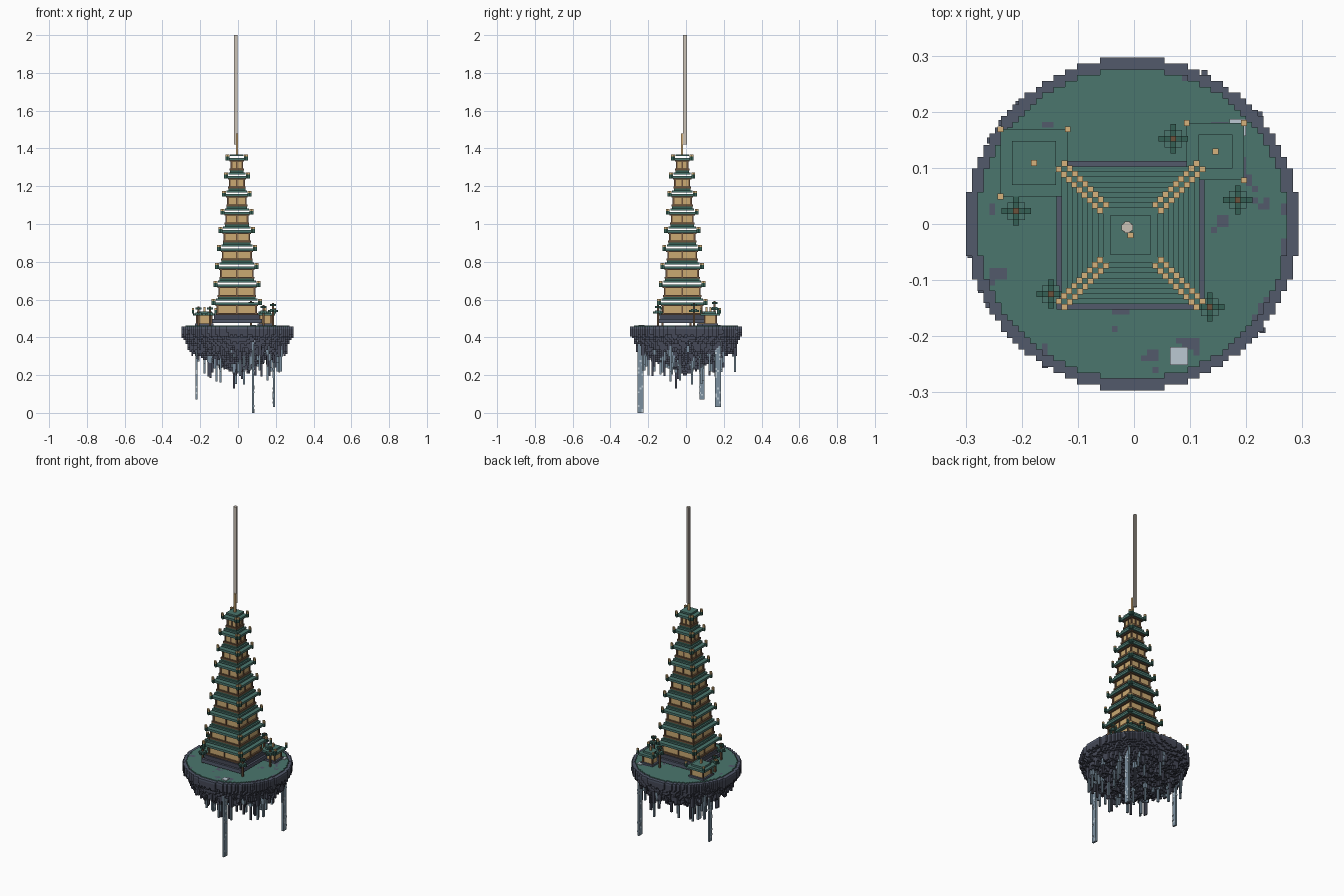
import bpy, bmesh, math, random
from mathutils import Vector, noise

random.seed(7)
V = 0.0104                      # voxel size
CX, CY = -0.006, -0.02          # tower axis
GROUND = 0.462

if "Cube" in bpy.data.objects:
    bpy.data.objects.remove(bpy.data.objects["Cube"])

COLOURS = {
    "jade_green": (0.07, 0.18, 0.155),
    "dark_green": (0.035, 0.115, 0.09),
    "slate": (0.085, 0.1, 0.145),
    "dark_rock": (0.06, 0.066, 0.095),
    "gold": (0.68, 0.45, 0.2),
    "tan_wall": (0.6, 0.4, 0.17),
    "brown_wood": (0.15, 0.085, 0.045),
    "water_blue": (0.2, 0.28, 0.35),
    "pale_foam": (0.5, 0.58, 0.65),
    "mast_stone": (0.6, 0.54, 0.47),
}
NAMES = list(COLOURS)
MATS = []
for name, rgb in COLOURS.items():
    m = bpy.data.materials.new(name)
    m.use_nodes = True
    m.diffuse_color = (*rgb, 1)
    m.node_tree.nodes["Principled BSDF"].inputs["Base Color"].default_value = (*rgb, 1)
    MATS.append(m)


class Part:
    """Collects boxes into one flat-shaded object."""

    def __init__(self, name):
        self.name, self.bm, self.used = name, bmesh.new(), []

    def slot(self, colour):
        if colour not in self.used:
            self.used.append(colour)
        return self.used.index(colour)

    def box(self, x, y, hx, hy, z0, z1, colour):
        c = [self.bm.verts.new((x + a * hx, y + b * hy, z))
             for z in (z0, z1) for a, b in ((-1, -1), (1, -1), (1, 1), (-1, 1))]
        faces = [(c[3], c[2], c[1], c[0]), c[4:]]
        faces += [(c[i], c[(i + 1) % 4], c[(i + 1) % 4 + 4], c[i + 4]) for i in range(4)]
        index = self.slot(colour)
        for f in faces:
            self.bm.faces.new(f).material_index = index

    def square(self, x, y, half, z0, z1, colour):
        self.box(x, y, half, half, z0, z1, colour)

    def finish(self):
        mesh = bpy.data.meshes.new(self.name)
        self.bm.to_mesh(mesh)
        self.bm.free()
        for colour in self.used:
            mesh.materials.append(MATS[NAMES.index(colour)])
        bpy.context.collection.objects.link(bpy.data.objects.new(self.name, mesh))


CORNERS = [(a, b) for a in (-1, 1) for b in (-1, 1)]


def disc_cells(radius):
    n = int(radius / V) + 2
    for i in range(-n, n + 1):
        for j in range(-n, n + 1):
            r = math.hypot(i, j) * V
            if r < radius:
                yield i * V - 0.003, j * V, r


# Floating rock with a rough, tapering underside
rock = Part("island_rock")
for x, y, r in disc_cells(0.297):
    rough = noise.noise(Vector((x, y, 0)) * 25) * 0.035 + random.uniform(-0.02, 0.02)
    bottom = 0.215 + 0.5 * r + rough
    if r > 0.262:
        bottom = 0.36 + (r - 0.262) * 1.6 + rough * 0.5
    bottom = min(round(bottom / V) * V, 0.43)
    rock.square(x, y, V / 2, bottom, 0.445, "dark_rock")
    if r > 0.265:
        rock.square(x, y, V / 2, 0.445, 0.457, "slate")
for k in range(10):             # loose blocks on the rim
    a = random.uniform(0, math.tau)
    rock.square(0.297 * math.cos(a), 0.297 * math.sin(a), V / 2, 0.42, 0.44, "slate")
rock.finish()

# Grass with patches of bare stone
grass = Part("grass_top")
for x, y, r in disc_cells(0.277):
    patch = noise.noise(Vector((x, y, 3)) * 16) + random.uniform(-0.15, 0.15)
    grass.square(x, y, V / 2, 0.445, GROUND, "slate" if patch > 0.42 else "jade_green")
grass.finish()

# Hanging stone spikes
spikes = Part("hanging_spikes")
for k in range(75):
    a, r = random.uniform(0, math.tau), 0.26 * math.sqrt(random.random())
    x, y = (round(r * f(a) / V) * V for f in (math.cos, math.sin))
    top = 0.27 + 0.45 * r
    length = random.uniform(0.06, 0.17)
    spikes.square(x, y, V * 0.5, top - length, top + 0.03, "water_blue" if k % 3 else "dark_rock")
    spikes.square(x, y, V * 0.85, top - length * 0.5, top + 0.03, "dark_rock" if k % 2 else "water_blue")
spikes.finish()

# Waterfalls and their pools
for name, x, y, half, low in (("front", 0.08, -0.24, 0.016, 0.0),
                              ("left", 0.19, 0.17, 0.016, 0.03),
                              ("right", -0.22, 0.085, 0.013, 0.07)):
    fall = Part(name + "_waterfall")
    z = low
    while z < 0.4:
        fall.box(x, y, V * 0.55, half, z, z + V, "water_blue")
        if random.random() < 0.35:
            fall.box(x, y + random.choice((-1, 0, 1)) * V, V * 0.6, V / 2, z, z + V, "pale_foam")
        z += V
    fall.finish()
pools = Part("pools")
pools.square(0.08, -0.235, 0.016, 0.45, GROUND + 0.004, "pale_foam")
pools.square(0.185, 0.172, 0.015, 0.45, GROUND + 0.004, "pale_foam")
pools.finish()

# Stepped stone base of the tower
base = Part("tower_base")
base.square(CX, CY, 0.132, 0.476, 0.497, "slate")
base.square(CX, CY, 0.12, 0.497, 0.52, "dark_rock")
base.finish()


def eave_tips(part, x, y, tip, z):
    """Upturned corner posts with gold caps, two at each corner."""
    for a, b in CORNERS:
        for px, py in ((tip, tip - V), (tip - V, tip)):
            part.square(x + a * px, y + b * py, V / 2, z, z + 2 * V, "dark_green")
            part.square(x + a * px, y + b * py, V / 2, z + 2 * V, z + 3 * V, "gold")


# Nine tiers, each one voxel narrower than the one below
for i in range(9):
    z = 0.519 + i * 0.0956
    tip = 0.128 - i * 0.0092
    wall = tip - 0.026
    tier = Part(f"tier_{i + 1}")
    tier.square(CX, CY, wall + V * 0.9, z, z + V, "brown_wood")
    tier.square(CX, CY, wall, z + V, z + 5 * V, "tan_wall")
    for a, b in CORNERS:        # corner posts and railings
        tier.square(CX + a * wall, CY + b * wall, V * 0.45, z + V, z + 5 * V, "brown_wood")
    for s in (-1, 1):           # middle post of each side
        tier.box(CX + s * wall, CY, 0.004, V * 0.4, z + V, z + 5 * V, "brown_wood")
        tier.box(CX, CY + s * wall, V * 0.4, 0.004, z + V, z + 5 * V, "brown_wood")
    tier.square(CX, CY, wall + V, z + 4.5 * V, z + 5 * V, "brown_wood")
    tier.square(CX, CY, tip - V * 0.5, z + 5 * V, z + 6.3 * V, "jade_green")
    tier.square(CX, CY, wall + V * 0.7, z + 7.2 * V, z + 8.2 * V, "jade_green")
    if i < 8:
        tier.square(CX, CY, wall - V * 0.2, z + 8.2 * V, z + 9.2 * V, "dark_green")
    eave_tips(tier, CX, CY, tip, z + 5 * V)
    tier.finish()

# Finial and tall mast
mast = Part("mast")
mast.square(CX, CY, V / 2, 1.36, 1.48, "gold")
for hx, hy in ((V, V / 2), (V / 2, V), (V * 0.75, V * 0.75)):
    mast.box(-0.012, -0.006, hx, hy, 1.42, 2.0, "mast_stone")
mast.finish()

# Small halls
for name, x, y, half in (("right_hall", -0.178, 0.109, 0.06), ("left_hall", 0.145, 0.129, 0.051)):
    hall = Part(name)
    wall = half - 2 * V
    hall.square(x, y, wall + V, GROUND, GROUND + V, "slate")
    hall.square(x, y, wall, GROUND + V, 0.515, "tan_wall")
    for a, b in CORNERS:
        hall.square(x + a * wall, y + b * wall, V * 0.45, GROUND, 0.515, "brown_wood")
        hall.square(x + a * half, y + b * half, V / 2, 0.525, 0.546, "dark_green")
        hall.square(x + a * half, y + b * half, V / 2, 0.546, 0.556, "gold")
    hall.square(x, y, half, 0.515, 0.527, "jade_green")
    hall.square(x, y, half - 2 * V, 0.527, 0.538, "jade_green")
    hall.square(x, y, V / 2, 0.538, 0.56, "gold")
    hall.finish()

# Trees with cross-shaped layers of leaves
for k, (x, y, h) in enumerate(((0.07, 0.152, 0.13), (0.185, 0.043, 0.12), (-0.21, 0.023, 0.1),
                               (-0.148, -0.125, 0.1), (0.135, -0.148, 0.11))):
    tree = Part(f"tree_{k + 1}")
    top = GROUND + h
    tree.square(x, y, V / 2, GROUND, top, "brown_wood")
    for z, arm in ((top - 4.5 * V, 2.5), (top - 1.5 * V, 1.5)):
        tree.box(x, y, arm * V, V / 2, z, z + V, "dark_green")
        tree.box(x, y, V / 2, arm * V, z, z + V, "dark_green")
        tree.square(x, y, (arm - 1) * V, z, z + 1.5 * V, "jade_green")
    tree.finish()
